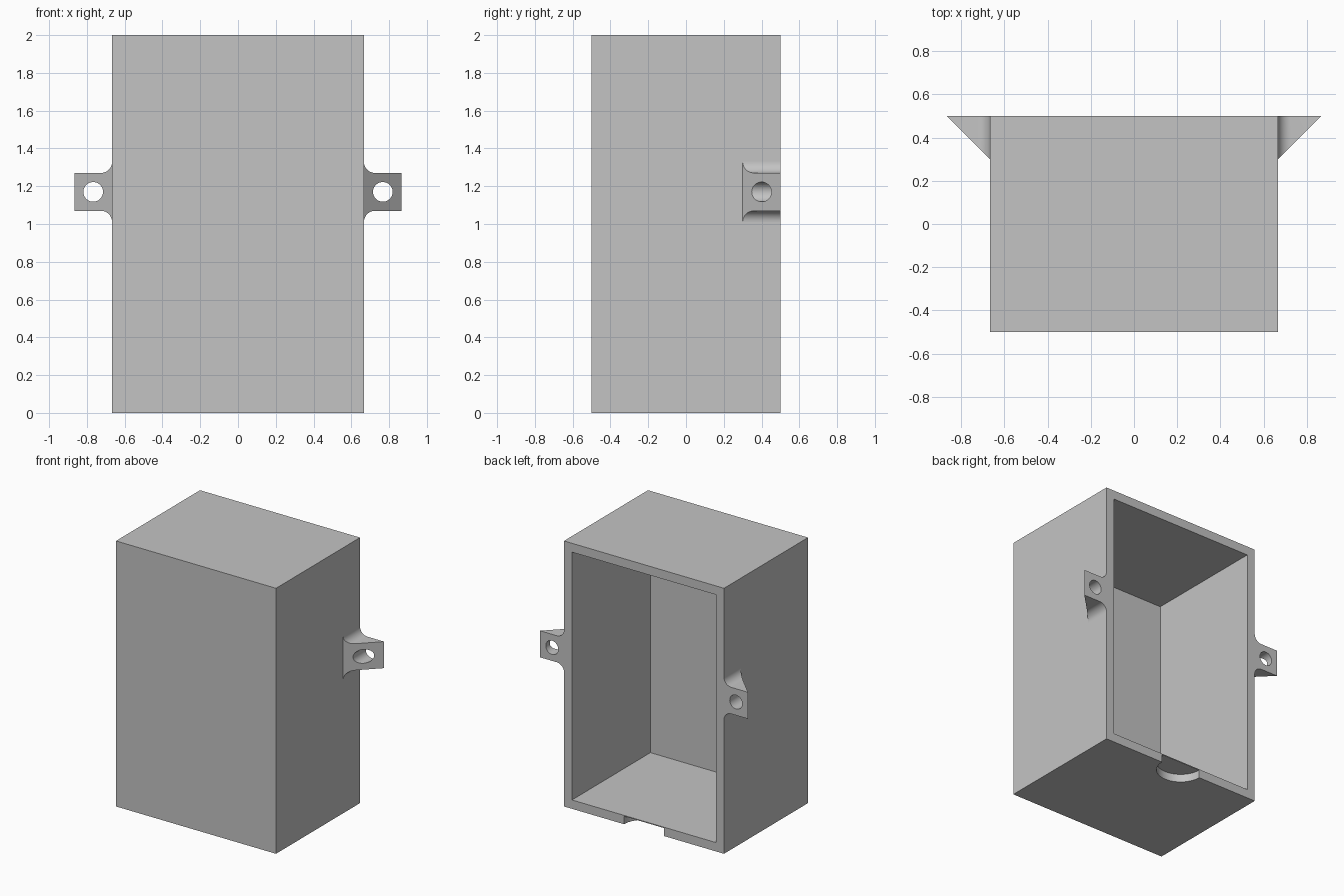
import bpy, bmesh, math
from mathutils import Matrix, Vector

W, D, H = 4 / 3, 1.0, 2.0      # outer size of the case
WALL = 1 / 15                  # wall thickness
NOTCH = 1 / 6                  # cable notch radius
EAR, EAR_Z, EAR_HALF = 0.2, 1.17, 0.1
FILLET, HOLE = 0.06, 0.052

if "Cube" in bpy.data.objects:
    bpy.data.objects.remove(bpy.data.objects["Cube"])

grey = bpy.data.materials.new("plain grey")
grey.use_nodes = True
grey.diffuse_color = (0.55, 0.55, 0.55, 1)
grey.node_tree.nodes["Principled BSDF"].inputs["Base Color"].default_value = grey.diffuse_color


def finish(bm, name):
    bmesh.ops.recalc_face_normals(bm, faces=bm.faces)
    mesh = bpy.data.meshes.new(name)
    bm.to_mesh(mesh)
    bm.free()
    mesh.materials.append(grey)
    obj = bpy.data.objects.new(name, mesh)
    bpy.context.collection.objects.link(obj)
    return obj


def box(name, low, high):
    low, high = Vector(low), Vector(high)
    bm = bmesh.new()
    bmesh.ops.create_cube(bm, size=1, matrix=Matrix.Translation((low + high) / 2)
                          @ Matrix.Diagonal((high - low).to_4d()))
    return finish(bm, name)


def cylinder(name, centre, radius, depth, turn=0):
    bm = bmesh.new()
    bmesh.ops.create_cone(bm, cap_ends=True, segments=64, radius1=radius, radius2=radius,
                          depth=depth, matrix=Matrix.Translation(centre)
                          @ Matrix.Rotation(turn, 4, "X"))
    return finish(bm, name)


def activate(obj):
    bpy.ops.object.select_all(action="DESELECT")
    obj.select_set(True)
    bpy.context.view_layer.objects.active = obj


def cut(obj, cutter):
    activate(obj)
    mod = obj.modifiers.new("cut", "BOOLEAN")
    mod.operation, mod.solver, mod.object = "DIFFERENCE", "EXACT", cutter
    bpy.ops.object.modifier_apply(modifier=mod.name)
    bpy.data.objects.remove(cutter)


# Case: hollow box open at the back, with a half-round notch in the floor
case = box("case", (-W / 2, -D / 2, 0), (W / 2, D / 2, H))
cut(case, box("cavity", (-W / 2 + WALL, -D / 2 + WALL, WALL),
              (W / 2 - WALL, D / 2 + 0.2, H - WALL)))
cut(case, cylinder("cable_notch", (0, D / 2, 0), NOTCH, WALL * 1.8))

# Mounting ears: filleted profile, sloped at 45 degrees towards the front
root, tip = W / 2, W / 2 + EAR
upper = [(tip, EAR_HALF)]
for i in range(13):
    a = math.radians(270 - 90 * i / 12)
    upper.append((root + FILLET + FILLET * math.cos(a),
                  EAR_HALF + FILLET + FILLET * math.sin(a)))
profile = upper + [(x, -z) for x, z in reversed(upper)]

bm = bmesh.new()
back = [bm.verts.new((x, D / 2, EAR_Z + z)) for x, z in profile]
front = [bm.verts.new((x, D / 2 - (tip - x), EAR_Z + z)) for x, z in profile]
bm.faces.new(back)
bm.faces.new(front)
for i in range(len(profile) - 1):
    bm.faces.new((back[i], back[i + 1], front[i + 1], front[i]))
bm.faces.new((back[-1], back[0], front[0], front[-1]))
bmesh.ops.remove_doubles(bm, verts=bm.verts, dist=0.0001)
ears = finish(bm, "mounting_ears")
cut(ears, cylinder("screw_hole", (root + EAR / 2, D / 2, EAR_Z), HOLE, 1, math.pi / 2))
ears.modifiers.new("mirror", "MIRROR")
bpy.ops.object.modifier_apply(modifier="mirror")

for obj in (case, ears):
    activate(obj)
    bpy.ops.object.shade_smooth_by_angle(angle=math.radians(30))
